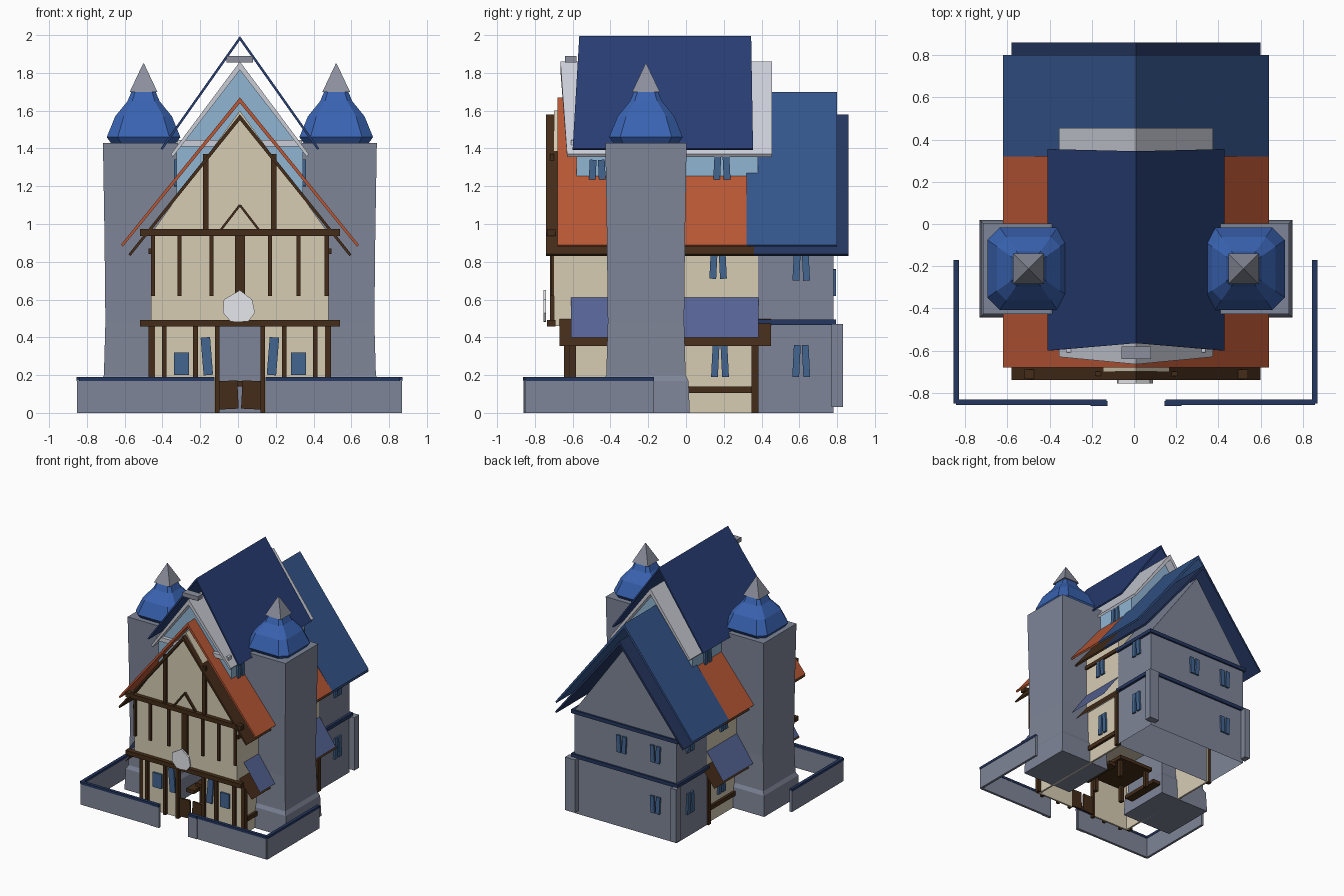
import bpy, bmesh
from math import atan2, hypot
from mathutils import Matrix

if "Cube" in bpy.data.objects:
    bpy.data.objects.remove(bpy.data.objects["Cube"])

CX = 0.01  # the house's mirror line
mats = {}
COL = dict(cream='d6cbb2', wood='46301f', stone='7d8496', navy='2b3f72', slate='37568a', sky='8fb4d2',
           orange='b85838', trim='c9ccd6', towerblue='3c63b0', awning='566392', shutter='44658f',
           cap='29395f', tip='8b8f9c', white='e4e6ea')

def mat(key):
    if key not in mats:
        m = bpy.data.materials.new(key)
        rgb = [int(COL[key][i:i + 2], 16) / 255 for i in (0, 2, 4)]
        m.diffuse_color = [c ** 2.2 for c in rgb] + [1]
        m.use_nodes = True
        m.node_tree.nodes["Principled BSDF"].inputs["Base Color"].default_value = m.diffuse_color
        mats[key] = m
    return mats[key]

def finish(name, bm, key):
    bmesh.ops.recalc_face_normals(bm, faces=bm.faces)
    me = bpy.data.meshes.new(name)
    bm.to_mesh(me)
    bm.free()
    me.materials.append(mat(key))
    ob = bpy.data.objects.new(name, me)
    bpy.context.collection.objects.link(ob)
    return ob

def box(name, key, x, y, z, rot=0, axis='Y'):
    """Box from (min, max) ranges, optionally turned about its centre."""
    bm = bmesh.new()
    bmesh.ops.create_cube(bm, size=1)
    c = [(r[0] + r[1]) / 2 for r in (x, y, z)]
    s = [r[1] - r[0] for r in (x, y, z)]
    bm.transform(Matrix.Translation(c) @ Matrix.Rotation(rot, 4, axis) @ Matrix.Diagonal((*s, 1)))
    return finish(name, bm, key)

def prism(name, key, pts, y0, y1, open_bottom=False, ridge=(0, 0)):
    """Extrude an x-z outline along y; ridge shifts the middle points at each end."""
    bm = bmesh.new()
    ends = []
    for y, r in ((y0, ridge[0]), (y1, ridge[1])):
        ends.append([bm.verts.new((CX + px, y + (r if px == 0 else 0), pz)) for px, pz in pts])
    n = len(pts)
    for e in ends:
        bm.faces.new(e)
    for i in range(n):
        if open_bottom and pts[i][1] == pts[(i + 1) % n][1]:
            continue
        j = (i + 1) % n
        bm.faces.new((ends[0][i], ends[0][j], ends[1][j], ends[1][i]))
    return finish(name, bm, key)

def roof(name, key, w, z0, z1, y0, y1, t=0.02, ridge=(0, 0)):
    pts = [(-w, z0), (0, z1), (w, z0), (w - 0.01, z0 - t / 2), (0, z1 - t * 1.5), (0.01 - w, z0 - t / 2)]
    prism(name, key, pts, y0, y1, ridge=ridge)

def house(name, key, w, z0, eave, top, y0, y1):
    prism(name, key, [(-w, z0), (w, z0), (w, eave), (0, top), (-w, eave)], y0, y1, True)

def loft(name, key, cx, cy, rings, cut):
    """Stacked square (cut=1) or cut-corner rings given as (z, half width)."""
    bm = bmesh.new()
    if cut == 1:
        shape = [(1, 1), (-1, 1), (-1, -1), (1, -1)]
    else:
        k = cut
        shape = [(1, k), (k, 1), (-k, 1), (-1, k), (-1, -k), (-k, -1), (k, -1), (1, -k)]
    loops = [[bm.verts.new((cx + a * h, cy + b * h, z)) for a, b in shape] for z, h in rings]
    n = len(shape)
    for lo, hi in zip(loops, loops[1:]):
        for i in range(n):
            bm.faces.new((lo[i], lo[(i + 1) % n], hi[(i + 1) % n], hi[i]))
    bm.faces.new(loops[0])
    bm.faces.new(loops[-1])
    return finish(name, bm, key)

def beam(name, x0, z0, x1, z1, y, w=0.025):
    """Timber on the front wall between two x-z points."""
    L, cx, cz = hypot(x1 - x0, z1 - z0), (x0 + x1) / 2, (z0 + z1) / 2
    box(name, 'wood', (cx - L / 2, cx + L / 2), (y - 0.02, y + 0.01), (cz - w / 2, cz + w / 2), -atan2(z1 - z0, x1 - x0))

# front house: jettied upper floor with gable, open ground floor
house('front_upper_storey', 'cream', 0.47, 0.48, 0.95, 1.60, -0.70, 0.38)
box('upper_floor_slab', 'cream', (CX - .47, CX + .47), (-0.70, 0.38), (0.46, 0.48))
for s, side in ((-1, 'left'), (1, 'right')):
    xs = sorted((CX + s * 0.44, CX + s * 0.455))
    box(side + '_ground_wall', 'cream', xs, (-0.61, 0.38), (0, 0.46))
    xs = sorted((CX + s * 0.12, CX + s * 0.45))
    box(side + '_ground_front_wall', 'cream', xs, (-0.62, -0.605), (0, 0.46))
    box(side + '_ground_window', 'shutter', sorted((CX + s * 0.27, CX + s * 0.35)), (-0.635, -0.62), (0.20, 0.32))
    box(side + '_door_shutter', 'shutter', sorted((CX + s * 0.15, CX + s * 0.20)), (-0.635, -0.62), (0.2, 0.4), s * 0.08)
    for px in (0.12, 0.235, 0.40):
        box(side + '_ground_post', 'wood', (CX + s * px - .012, CX + s * px + .012), (-0.645, -0.61), (0, 0.46))
    for py in (-0.60, 0.365):
        box(side + '_corner_post', 'wood', (CX + s * .465 - .018, CX + s * .465 + .018), (py - .018, py + .018), (0, 0.46))
    xs = sorted((CX + s * 0.45, CX + s * 0.475))
    box(side + '_low_rail', 'wood', xs, (-0.6, 0.37), (0.105, 0.14))
    box(side + '_eave_rail', 'wood', sorted((CX + s * .46, CX + s * .485)), (-0.70, 0.38), (0.84, 0.87))
    # lean-to awnings over the side walls, timber layer below slate layer
    for nm, key, a, b, y0, y1 in (('awning', 'awning', (.47, .61), (.62, .40), -.61, .385),
                                  ('awning_board', 'wood', (.46, .51), (.585, .355), -.67, .45)):
        (x0, z0), (x1, z1) = a, b
        bm = bmesh.new()
        vs = [bm.verts.new((CX + s * x, y, z)) for x, y, z in
              ((x0, y0, z0), (x1, y0, z1), (x1, y1, z1), (x0, y1, z0))]
        bmesh.ops.solidify(bm, geom=[bm.faces.new(vs)], thickness=0.012)
        finish(side + '_' + nm, bm, key)
    # shutters on the side walls
    for y, z0, z1, x in ((.17, .71, .84, .47), (.61, .70, .84, .47), (.18, .19, .36, .455), (.61, .19, .36, .47),
                         (-.47, 1.2, 1.34, .335), (.19, 1.22, 1.36, .335)):
        for d in (-.025, .025):
            box(side + '_shutter', 'shutter', sorted((CX + s * x, CX + s * (x + .015))),
                (y + d - .018, y + d + .018), (z0, z1), d * 2, 'X')

# front timber framing
for z in (0.475, 0.955):
    box('front_cross_beam', 'wood', (-0.52, 0.54), (-0.735, -0.69), (z - .018, z + .018))
for x in (-0.45, -0.31, -0.14, 0.17, 0.32, 0.47):
    box('upper_stud', 'wood', (x - .011, x + .011), (-0.715, -0.70), (0.62, 0.95))
box('centre_stud', 'wood', (-.016, .036), (-0.72, -0.70), (0.49, 0.95))
for s in (-1, 1):
    box('gable_stud', 'wood', (CX + s * .18 - .015, CX + s * .18 + .015), (-0.72, -0.70), (0.96, 1.37))
    beam('gable_chevron', CX, 1.10, CX + s * .10, 0.97, -0.70, 0.012)
# pointed shield over the door
prism('door_shield', 'white', [(-.015, .48), (.045, .485), (.08, .53), (.065, .6), (0, .65),
                               (-.085, .6), (-.09, .53), (-.05, .485)], -0.755, -0.74)

# rear stone house
house('rear_house', 'stone', 0.47, 0, 0.85, 1.50, 0.375, 0.78)
for z in (0.48, 0.845):
    for s in (-1, 1):
        box('rear_side_band', 'cap', sorted((CX + s * .46, CX + s * .49)), (0.375, 0.795), (z - .015, z + .015))
    box('rear_back_band', 'cap', (CX - .49, CX + .49), (0.77, 0.795), (z - .015, z + .015))
box('corner_buttress', 'stone', (CX + .43, CX + .52), (0.77, 0.83), (0.03, 0.47))
box('corner_buttress', 'stone', (CX - .5, CX - .45), (0.77, 0.83), (0.03, 0.47))
for x, z0, z1 in ((.04, .62, .76), (-.27, .62, .76), (-.27, .2, .34)):
    for d in (-.025, .025):
        box('back_shutter', 'shutter', (x + d - .018, x + d + .018), (0.78, 0.795), (z0, z1), d * 2)

# attic body and layered gable roofs
house('attic_body', 'sky', 0.335, 1.0, 1.40, 1.85, -0.58, 0.38)
roof('front_roof_boards', 'wood', 0.59, 0.84, 1.58, -0.74, 0.36)
roof('front_roof', 'orange', 0.63, 0.89, 1.67, -0.68, 0.325)
roof('rear_roof_boards', 'cap', 0.59, 0.84, 1.58, 0.33, 0.86)
roof('rear_roof', 'slate', 0.63, 0.89, 1.70, 0.32, 0.80)
roof('attic_roof_trim', 'trim', 0.365, 1.37, 1.86, -0.63, 0.455, 0.03, (-0.035, 0))
roof('attic_roof', 'navy', 0.42, 1.40, 1.995, -0.60, 0.355, 0.015, (0.035, -0.01))
box('attic_ridge_block', 'tip', (-.06, .08), (-0.64, -0.58), (1.855, 1.89))
box('attic_tie_beam', 'trim', (CX - .33, CX + .33), (-0.61, -0.57), (1.41, 1.445))

# square corner towers with bell roofs
for s, side in ((-1, 'left'), (1, 'right')):
    tx, ty = CX + s * 0.51, -0.212
    loft(side + '_tower', 'stone', tx, ty, [(0, .232), (.17, .225), (.2, .21), (.48, .202), (.95, .207), (1.43, .215)], 1)
    loft(side + '_tower_roof', 'towerblue', tx, ty,
         [(1.425, .17), (1.46, .195), (1.57, .15), (1.65, .085), (1.71, .06)], 0.7)
    loft(side + '_tower_spire', 'tip', tx, ty, [(1.70, .073), (1.85, .002)], 1)
    # courtyard wall with coping
    for key, nm, z, o in (('stone', 'yard_wall', (0, .175), 0), ('cap', 'yard_wall_coping', (.17, .19), .003)):
        ex = CX - .003 + s * 0.85
        box(f'{side}_{nm}_side', key, (ex - .01 - o, ex + .01 + o), (-0.85, -0.17), z)
        box(f'{side}_{nm}_front', key, sorted((CX + s * .14, ex)), (-0.855 - o, -0.835 + o), z)
        box(f'{side}_{nm}_end', key, sorted((CX + s * .135, CX + s * .215)), (-0.86 - o, -0.84), z)

# workshop furniture and half door on the ground floor
for s in (-1, 1):
    box('half_door', 'wood', sorted((CX + s * .01, CX + s * .115)), (-0.63, -0.615), (0.02, 0.17), s * .05)
    for y in (-0.30, 0.0):
        box('table_leg', 'wood', (CX + s * .13 - .015, CX + s * .13 + .015), (y - .015, y + .015), (0, 0.14))
    box('bench', 'wood', sorted((CX + s * .19, CX + s * .26)), (-0.32, 0.02), (0.06, 0.09))
box('table_top', 'wood', (CX - .16, CX + .16), (-0.34, 0.04), (0.14, 0.17))
